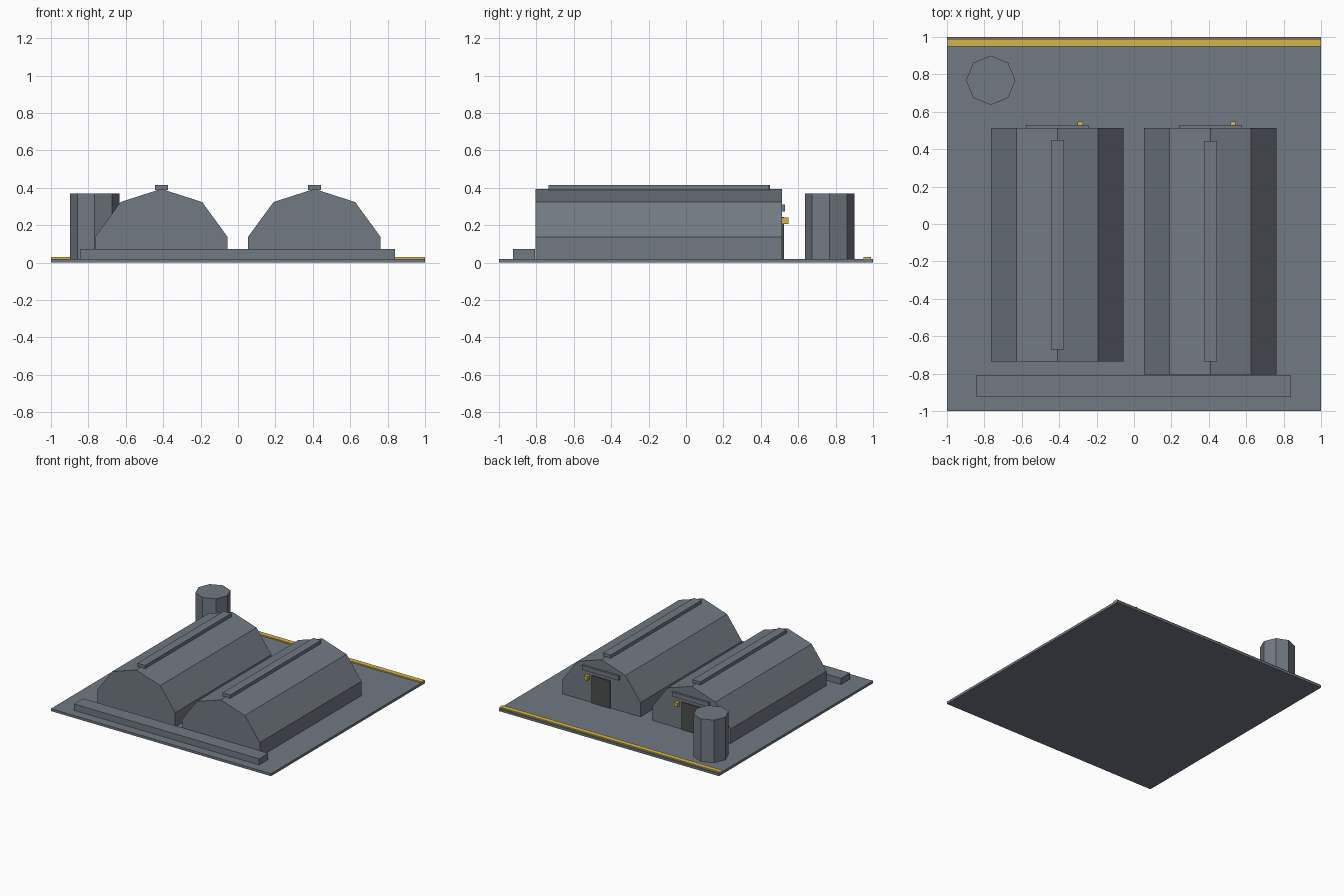
import bpy, bmesh, math

if "Cube" in bpy.data.objects:
    bpy.data.objects.remove(bpy.data.objects["Cube"])


def material(name, rgb):
    m = bpy.data.materials.new(name)
    m.diffuse_color = (*rgb, 1)
    m.use_nodes = True
    m.node_tree.nodes["Principled BSDF"].inputs["Base Color"].default_value = m.diffuse_color
    return m


GREY = material("concrete grey", (0.165, 0.192, 0.225))
DARK = material("dark door grey", (0.07, 0.076, 0.076))
YELLOW = material("signal yellow", (0.66, 0.47, 0.065))


def finish(name, bm, mat):
    bmesh.ops.recalc_face_normals(bm, faces=bm.faces)
    me = bpy.data.meshes.new(name)
    bm.to_mesh(me)
    bm.free()
    me.materials.append(mat)
    ob = bpy.data.objects.new(name, me)
    bpy.context.collection.objects.link(ob)
    return ob


def box(name, x, y, z, mat):
    """Box from (min, max) ranges."""
    bm = bmesh.new()
    bmesh.ops.create_cube(bm, size=1)
    for v in bm.verts:
        v.co = [r[0] if c < 0 else r[1] for c, r in zip(v.co, (x, y, z))]
    return finish(name, bm, mat)


def hall(name, cx, y0, y1):
    """Extruded half profile mirrored about the ridge."""
    half = [(0.354, 0.02), (0.354, 0.138), (0.218, 0.324)]
    prof = half + [(0, 0.394)] + [(-x, z) for x, z in reversed(half)]
    bm = bmesh.new()
    face = bm.faces.new([bm.verts.new((cx + x, y0, z)) for x, z in prof])
    ext = bmesh.ops.extrude_face_region(bm, geom=[face], use_keep_orig=True)
    for v in ext["geom"]:
        if isinstance(v, bmesh.types.BMVert):
            v.co.y = y1
    return finish(name, bm, mat=GREY)


# ground slab, rear marking strip and low front wall
box("ground_slab", (-1, 1), (-1, 1), (0, 0.02), GREY)
box("marking_strip", (-1, 1), (0.95, 0.99), (0.02, 0.03), YELLOW)
box("front_wall", (-0.843, 0.84), (-0.925, -0.807), (0.02, 0.072), GREY)

# two halls with roof vent, door, canopy and lamp
BACK = 0.514
for side, cx, y0, v0, v1 in (("left", -0.41, -0.735, -0.67, 0.45),
                             ("right", 0.408, -0.805, -0.735, 0.445)):
    hall(side + "_hall", cx, y0, BACK)
    box(side + "_roof_vent", (cx - 0.035, cx + 0.035), (v0, v1), (0.389, 0.416), GREY)
    box(side + "_door", (cx - 0.083, cx + 0.083), (BACK - 0.01, BACK + 0.009), (0.02, 0.245), DARK)
    box(side + "_canopy", (cx - 0.167, cx + 0.167), (BACK - 0.01, BACK + 0.016), (0.274, 0.31), GREY)
    box(side + "_lamp", (cx + 0.108, cx + 0.136), (BACK - 0.002, BACK + 0.033), (0.206, 0.24), YELLOW)

# eight-sided tank
bm = bmesh.new()
bmesh.ops.create_cone(bm, cap_ends=True, segments=8, radius1=0.132, radius2=0.132, depth=0.35)
bmesh.ops.translate(bm, verts=bm.verts, vec=(-0.766, 0.768, 0.195))
finish("tank", bm, GREY)
